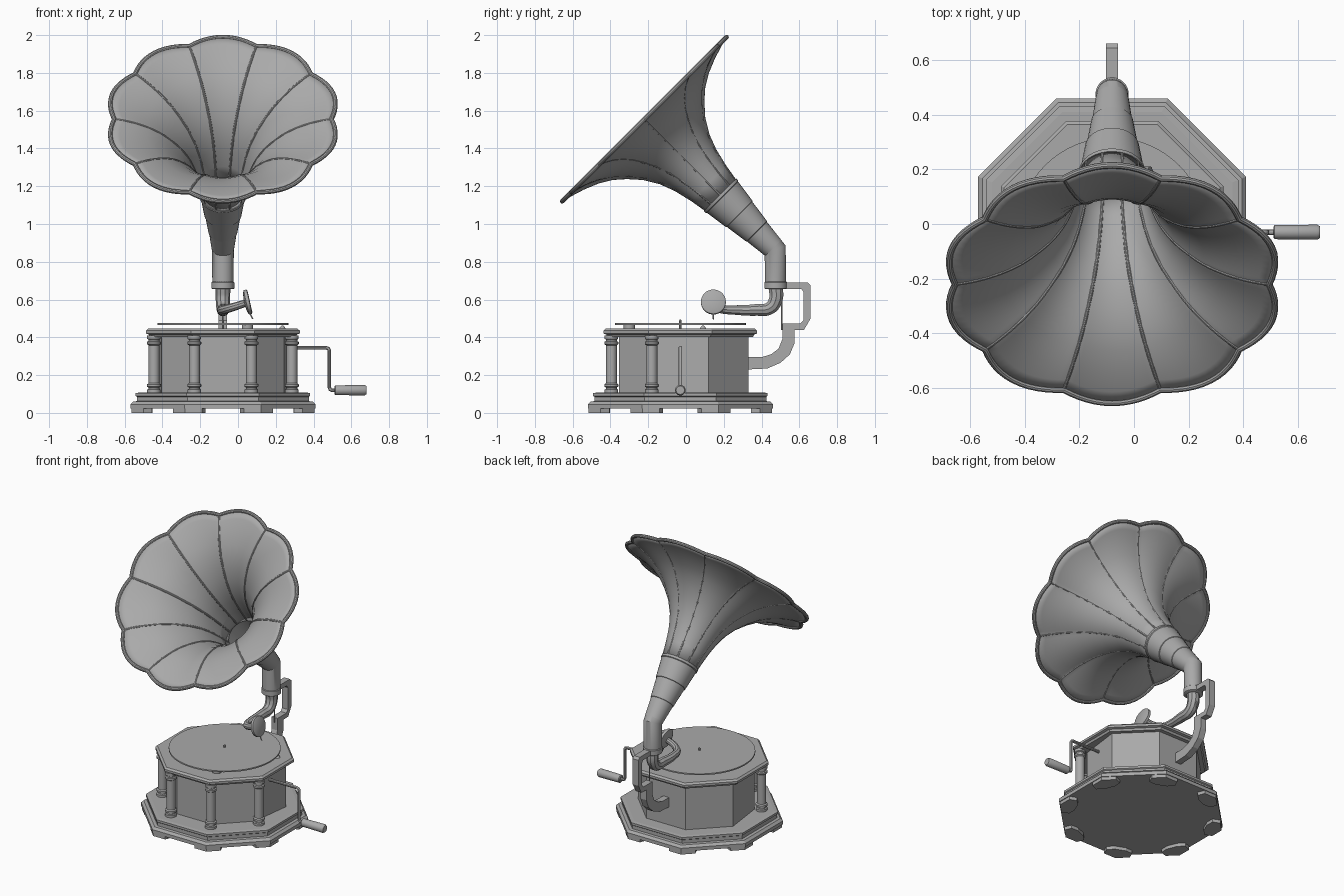
import bpy, bmesh, math
from math import pi, sin, cos, radians
from mathutils import Vector as V

cube = bpy.data.objects.get("Cube")
if cube:
    bpy.data.objects.remove(cube, do_unlink=True)

grey = bpy.data.materials.new("plain_grey")
grey.use_nodes = True
TONE = (0.4, 0.4, 0.4, 1)
grey.diffuse_color = TONE
grey.node_tree.nodes["Principled BSDF"].inputs["Base Color"].default_value = TONE

CX, CY = -0.08, -0.03               # centre of the cabinet
X, Y, Z = V((1, 0, 0)), V((0, 1, 0)), V((0, 0, 1))


def finish(ob, smooth=True):
    for o in bpy.context.selected_objects:
        o.select_set(False)
    ob.select_set(True)
    bpy.context.view_layer.objects.active = ob
    if ob.type == 'CURVE':
        bpy.ops.object.convert(target='MESH')
        ob = bpy.context.view_layer.objects.active
    if smooth:
        bpy.ops.object.shade_smooth_by_angle(angle=radians(35))
    return ob


def loft(name, rings, caps=True, smooth=True, thick=0):
    """Skin a list of point rings."""
    bm = bmesh.new()
    rows = [[bm.verts.new(p) for p in r] for r in rings]
    n = len(rows[0])
    for a, b in zip(rows, rows[1:]):
        for i in range(n):
            j = (i + 1) % n
            bm.faces.new((a[i], a[j], b[j], b[i]))
    if caps:
        bm.faces.new(rows[0][::-1])
        bm.faces.new(rows[-1])
    bmesh.ops.recalc_face_normals(bm, faces=bm.faces)
    me = bpy.data.meshes.new(name)
    bm.to_mesh(me)
    bm.free()
    me.materials.append(grey)
    ob = bpy.data.objects.new(name, me)
    bpy.context.collection.objects.link(ob)
    if thick:
        mod = ob.modifiers.new("thickness", 'SOLIDIFY')
        mod.thickness, mod.offset = thick, 0
    return finish(ob, smooth)


def lathe(name, origin, axis, profile, n=24, caps=True):
    """Turn (distance, radius) pairs about an axis."""
    axis = V(axis).normalized()
    u = axis.orthogonal().normalized()
    w = axis.cross(u)
    return loft(name, [[V(origin) + axis * d + (u * cos(2 * pi * i / n) + w * sin(2 * pi * i / n)) * r
                        for i in range(n)] for d, r in profile], caps)


def octagon(apothem, z, front=1.0):
    r = apothem / cos(pi / 8)
    pts = []
    for i in range(8):
        a = pi / 8 + i * pi / 4
        k = r * (front if sin(a) < 0 else 1)
        pts.append(V((CX + k * cos(a), CY + k * sin(a), z)))
    return pts


def tube(name, pts, radius, scales=None, cyclic=False, bezier=False):
    cu = bpy.data.curves.new(name, 'CURVE')
    cu.dimensions = '3D'
    cu.bevel_depth, cu.bevel_resolution, cu.use_fill_caps = radius, 3, True
    sp = cu.splines.new('BEZIER' if bezier else 'POLY')
    store = sp.bezier_points if bezier else sp.points
    store.add(len(pts) - 1)
    for i, p in enumerate(pts):
        if bezier:
            store[i].co = p
            store[i].handle_left_type = store[i].handle_right_type = 'AUTO'
        else:
            store[i].co = (*p, 1)
        store[i].radius = scales[i] if scales else 1
    sp.use_cyclic_u = cyclic
    cu.materials.append(grey)
    ob = bpy.data.objects.new(name, cu)
    bpy.context.collection.objects.link(ob)
    return finish(ob)


# Cabinet: plinth, body and top, all octagonal
loft("plinth", [octagon(a, z) for a, z in ((.49, .022), (.49, .045), (.475, .06), (.455, .062),
     (.455, .085), (.462, .09), (.462, .105), (.44, .108))], smooth=False)
loft("cabinet_body", [octagon(.36, .1, .9), octagon(.36, .41, .9)], smooth=False)
loft("cabinet_top", [octagon(a, z) for a, z in ((.385, .402), (.392, .415), (.407, .42), (.407, .435),
     (.395, .446))], smooth=False)

# Feet wrap the plinth corners
corners = octagon(.485, 0)
for i, c in enumerate(corners):
    to_prev = (corners[i - 1] - c).normalized()
    to_next = (corners[(i + 1) % 8] - c).normalized()
    inward = (V((CX, CY, 0)) - c).normalized()
    a, b = c + to_prev * .09, c + to_next * .09
    outline = [c, a, a + inward * .05, c + inward * .09 + to_prev * .04,
               c + inward * .09 + to_next * .04, b + inward * .05, b]
    loft("foot", [outline, [p + Z * .025 for p in outline]], smooth=False)

# Turned columns on the four front corners
half = [(0, .036), (.018, .036), (.022, .029), (.03, .029), (.034, .037), (.046, .037), (.052, .029)]
column = half + [(.305 - d, r) for d, r in reversed(half)]
for p in octagon(.365, .105)[4:]:
    lathe("column", p, Z, column, 16)

# Platter, spindle and small deck fittings
lathe("platter", (CX, CY, .466), Z, [(0, .347), (.009, .347)], 64)
lathe("spindle", (CX, CY, .44), Z, [(0, .006), (.05, .006), (.055, .002)], 10)
lathe("brake_post", (.05, -.30, .44), Z, [(0, .03), (.028, .03)], 16)
lathe("speed_knob", (.235, .09, .44), Z, [(0, .022), (.015, .012), (.022, .005)], 12)

# Crank and its handle
tube("crank", [(.26, CY, .345), (.465, CY, .345), (.478, CY, .341), (.484, CY, .33), (.484, CY, .135),
     (.488, CY, .124), (.498, CY, .12), (.53, CY, .12)], .01)
lathe("crank_handle", (.51, CY, .12), X, [(0, .02), (.005, .026), (.16, .028), (.17, .022)], 20)

# Rear bracket
bracket = [(.33, .23), (.43, .235), (.50, .265), (.55, .31), (.575, .37), (.575, .44), (.625, .44),
           (.66, .50), (.66, .675), (.645, .69), (.52, .69), (.52, .657), (.61, .657), (.622, .64),
           (.622, .49), (.605, .472), (.51, .472), (.51, .39), (.49, .34), (.45, .31), (.40, .295), (.33, .295)]
loft("bracket", [[V((CX + s, y, z)) for y, z in bracket] for s in (-.022, .022)], smooth=False)
tube("bracket_pin", [(CX, .508, .44), (CX, .508, .70)], .004)

# Tone arm, upright pipe and sound box
tube("tone_arm", [(CX, .475, .67), (CX, .475, .60), (CX, .445, .555), (CX, .37, .545), (CX, .25, .545),
     (-.065, .19, .549), (-.02, .155, .562), (.045, .145, .583)], .038,
     [1.05, 1, .92, .85, .68, .62, .56, .5], bezier=True)
lathe("collar", (CX, .475, .655), Z, [(0, .055), (.004, .061), (.036, .061), (.04, .056)], 28)
box_axis = V((.97, 0, .22)).normalized()
lathe("sound_box", (.034, .145, .583), box_axis, [(0, .025), (.004, .05), (.01, .066), (.026, .066),
      (.03, .058)], 32)
tube("needle", [(.062, .145, .53), (.078, .145, .497)], .004)

# Horn frame: mouth centre, sideways, up and depth directions
MOUTH = V((CX, -.22, 1.555))
UP = V((0, 1, 1)).normalized()
DEEP = V((0, 1, -1)).normalized()
bell = [(.0, .615), (.01, .565), (.033, .49), (.066, .41), (.105, .345), (.155, .288), (.22, .23),
        (.30, .182), (.38, .152), (.48, .128), (.575, .112)]


def horn_point(s, r, a):
    lobe = 1 - .065 * (1 - abs(sin(5 * a))) * min(1, r / .5) ** 2
    return MOUTH + DEEP * s + (X * cos(a) + UP * sin(a)) * r * lobe


def horn_ring(s, r, n=120):
    return [horn_point(s, r, 2 * pi * i / n) for i in range(n)]


loft("horn_bell", [horn_ring(s, r) for s, r in bell], caps=False, thick=.008)
tube("horn_rim", horn_ring(*bell[0]), .012, cyclic=True)
for i in range(10):
    tube("horn_rib", [horn_point(s, r, i * pi / 5) for s, r in bell], .007, bezier=True)

# Tapered neck with overlapping sleeves, then the elbow down to the collar
lathe("horn_neck", MOUTH, DEEP, [(.565, .112), (.565, .122), (.58, .122), (.584, .117), (.71, .099),
      (.712, .095), (.84, .077), (.842, .074), (.965, .06)], 32, caps=False)
n = 32
turn = [2 * pi * i / n for i in range(n)]
mitre = V((0, cos(pi / 8), sin(pi / 8)))
loft("elbow", [
    [MOUTH + DEEP * .94 + (X * cos(a) + UP * sin(a)) * .062 for a in turn],
    [V((CX, .472, .863)) + X * cos(a) * .058 + mitre * sin(a) * .06 for a in turn],
    [V((CX, .474, .69)) + X * cos(a) * .056 + Y * sin(a) * .056 for a in turn]])
